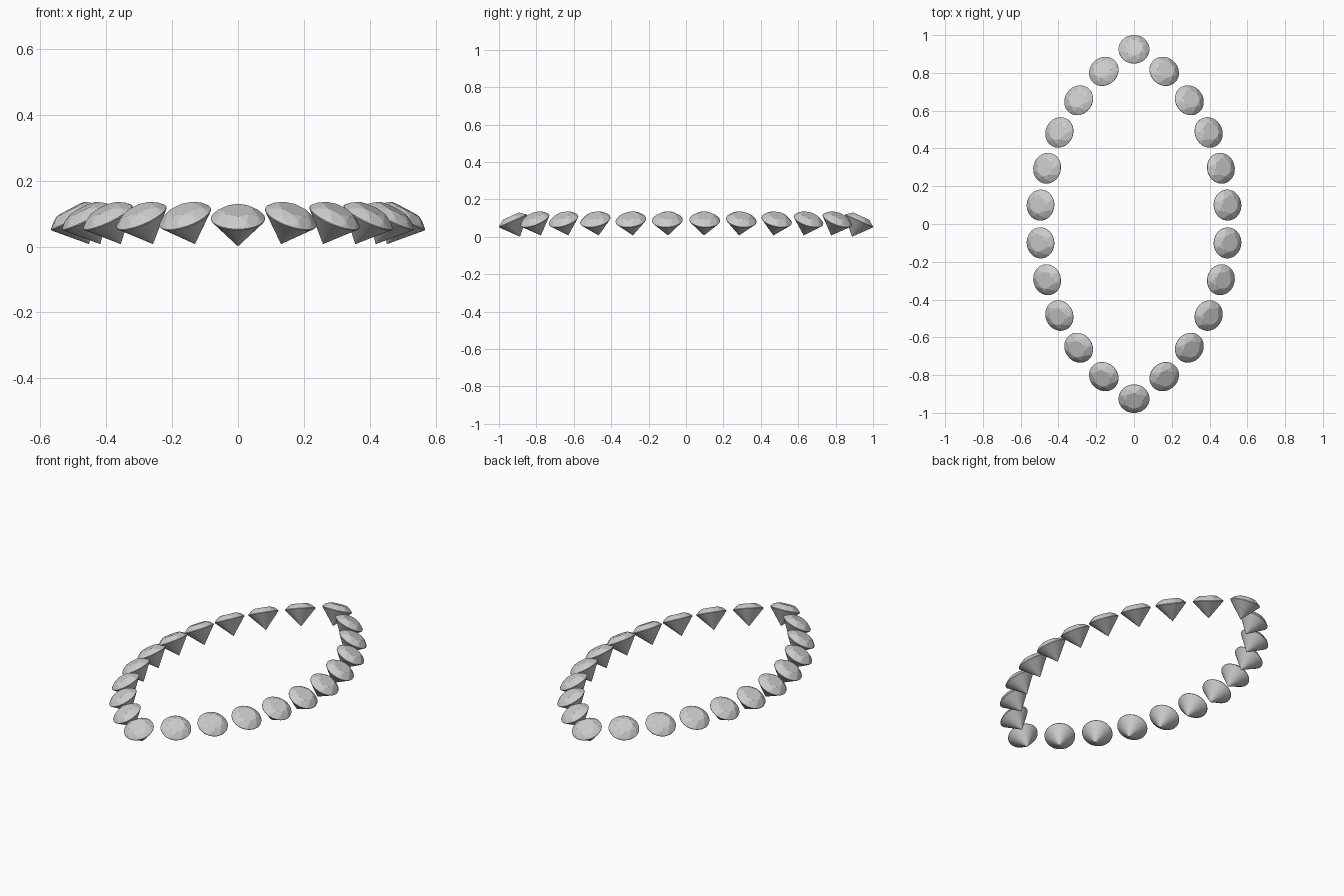
import bpy, bmesh
from math import sin, cos, tau, atan2, radians
from mathutils import Matrix, Vector

if "Cube" in bpy.data.objects:
    bpy.data.objects.remove(bpy.data.objects["Cube"])

R = 0.082        # girdle radius
DEPTH = 0.0925   # pavilion depth
CROWN = 0.028    # crown height


def ring(bm, n, r, z, offset=0.0):
    for i in range(n):
        a = tau * (i + offset) / n
        bm.verts.new((r * cos(a), r * sin(a), z))


# Brilliant-cut gem: the hull of table, kite tips, girdle and culet
def gem_mesh():
    bm = bmesh.new()
    ring(bm, 8, 0.047, CROWN)
    ring(bm, 8, 0.066, 0.0178, 0.5)
    ring(bm, 32, R, 0.0015)
    ring(bm, 32, R, -0.0015)
    bm.verts.new((0, 0, -DEPTH))
    bmesh.ops.convex_hull(bm, input=bm.verts[:])
    bmesh.ops.dissolve_limit(bm, angle_limit=radians(0.5),
                             verts=bm.verts[:], edges=bm.edges[:])
    bmesh.ops.recalc_face_normals(bm, faces=bm.faces[:])
    mesh = bpy.data.meshes.new("gem")
    bm.to_mesh(mesh)
    bm.free()
    return mesh


# Quarter of the pointed oval path, mirrored to the full loop
quarter = [(0.495, 0.10), (0.46, 0.295), (0.395, 0.485), (0.293, 0.655), (0.16, 0.808)]
right = [(x, -y) for x, y in reversed(quarter)] + quarter
path = [(0, -0.925)] + right + [(0, 0.925)] + [(-x, y) for x, y in reversed(right)]

# Gems, each leaning outward along the path normal
mesh = gem_mesh()
n = len(path)
for i, (x, y) in enumerate(path):
    t = Vector(path[(i + 1) % n]) - Vector(path[i - 1])
    heading = atan2(-t.x, t.y)
    end = x == 0
    tilt = radians(24 if end else 28)
    z = 0.085 if end else 0.089
    gem = bpy.data.objects.new(f"gem_{i + 1:02d}", mesh)
    gem.matrix_world = (Matrix.Translation((x, y, z))
                        @ Matrix.Rotation(heading, 4, 'Z')
                        @ Matrix.Rotation(tilt, 4, 'Y'))
    bpy.context.collection.objects.link(gem)
